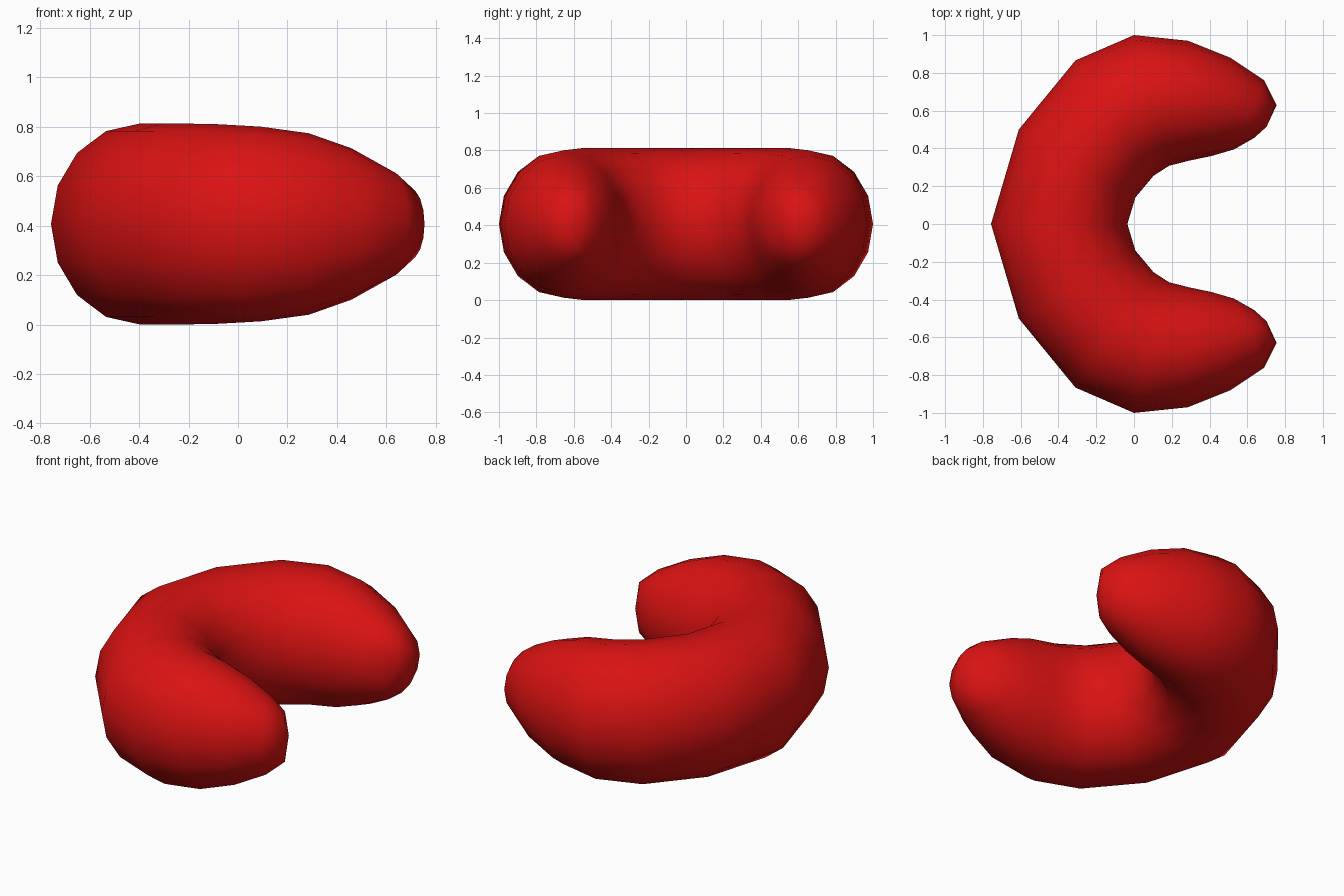
import bpy
import bmesh
import math
from mathutils import Vector

cube = bpy.data.objects.get("Cube")
if cube:
    bpy.data.objects.remove(cube, do_unlink=True)

SIDES = 16
MID_Z = 0.407

# Half of the curved body: outer x, y, inner x, y, half height
STATIONS = [
    (-0.757, 0.0, -0.035, 0.0, 0.407),
    (-0.61, 0.5, 0.007, 0.14, 0.407),
    (-0.31, 0.866, 0.103, 0.255, 0.405),
    (0.0, 1.0, 0.185, 0.308, 0.394),
    (0.285, 0.97, 0.29, 0.335, 0.367),
    (0.51, 0.88, 0.41, 0.36, 0.306),
    (0.69, 0.76, 0.53, 0.395, 0.222),
    (0.755, 0.63, 0.635, 0.455, 0.145),
]
TIP = (0.702, 0.515)

red = bpy.data.materials.new("red")
red.use_nodes = True
colour = (0.7, 0.006, 0.006, 1)
red.diffuse_color = colour
red.node_tree.nodes["Principled BSDF"].inputs["Base Color"].default_value = colour


def add_ring(bm, station, side):
    """Upright elliptical cross-section between the outer and inner edge."""
    ox, oy, ix, iy, height = station
    outer, inner = Vector((ox, side * oy, MID_Z)), Vector((ix, side * iy, MID_Z))
    centre, reach = (outer + inner) / 2, (outer - inner) / 2
    ring = []
    for i in range(SIDES):
        a = math.tau * i / SIDES
        ring.append(bm.verts.new(centre + reach * math.cos(a)
                                 + Vector((0, 0, height * math.sin(a)))))
    return ring


# Sweep the rings from one tip round the bend to the other
bm = bmesh.new()
rings = [add_ring(bm, s, -1) for s in reversed(STATIONS[1:])]
rings += [add_ring(bm, s, 1) for s in STATIONS]
for a, b in zip(rings, rings[1:]):
    for i in range(SIDES):
        j = (i + 1) % SIDES
        bm.faces.new((a[i], a[j], b[j], b[i]))

# Close both rounded tips
for ring, side in ((rings[0], -1), (rings[-1], 1)):
    pole = bm.verts.new((TIP[0], side * TIP[1], MID_Z))
    for i in range(SIDES):
        bm.faces.new((ring[i], ring[(i + 1) % SIDES], pole))
bmesh.ops.recalc_face_normals(bm, faces=bm.faces)
for face in bm.faces:
    face.smooth = True

mesh = bpy.data.meshes.new("curved_body")
bm.to_mesh(mesh)
bm.free()
mesh.materials.append(red)
body = bpy.data.objects.new("curved_body", mesh)
bpy.context.collection.objects.link(body)
